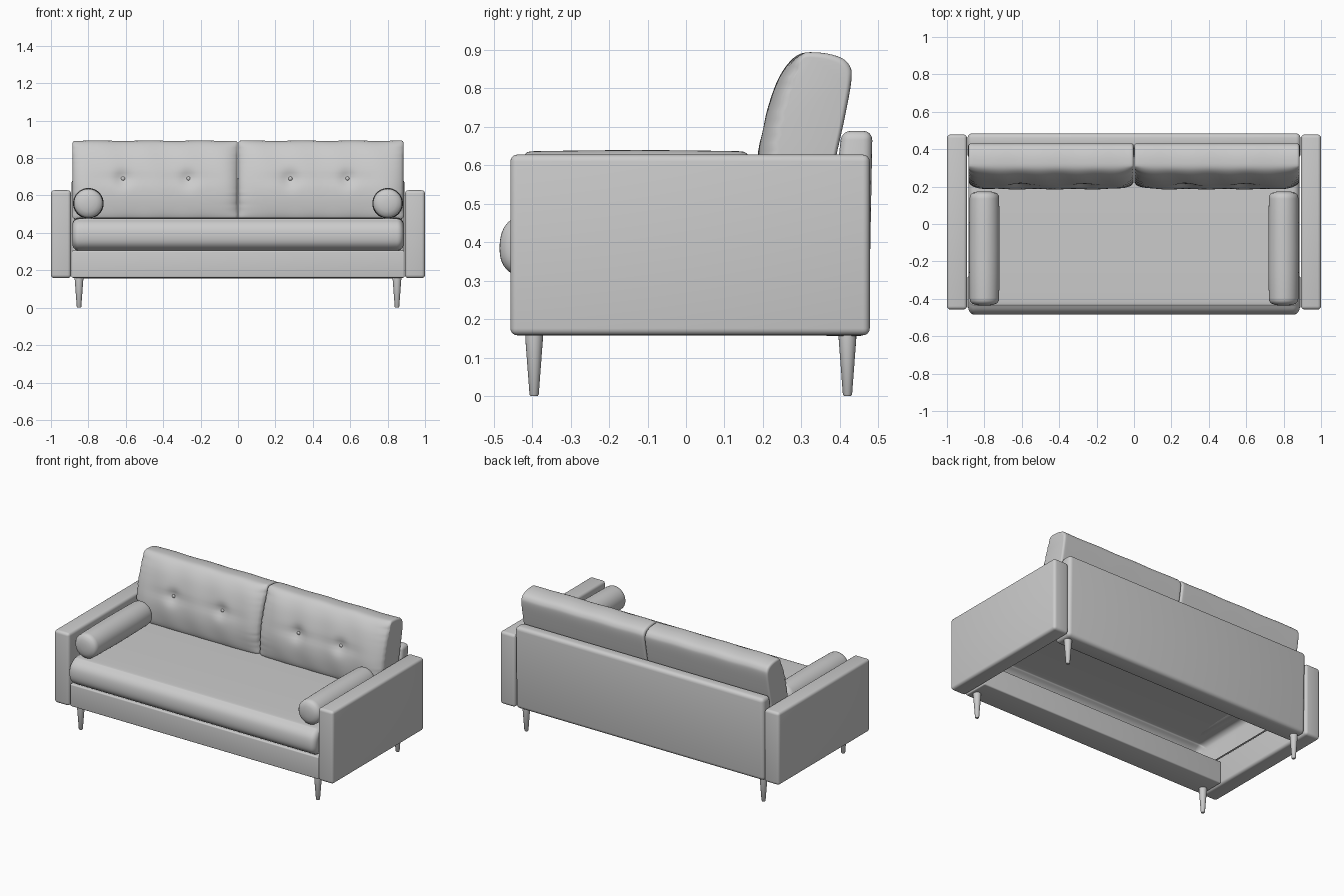
import bpy, bmesh, math
from mathutils import Vector

if "Cube" in bpy.data.objects:
    bpy.data.objects.remove(bpy.data.objects["Cube"])


def finish(bm, name, angle=40):
    me = bpy.data.meshes.new(name)
    bm.to_mesh(me)
    bm.free()
    me.shade_smooth()
    me.set_sharp_from_angle(angle=math.radians(angle))
    ob = bpy.data.objects.new(name, me)
    bpy.context.collection.objects.link(ob)
    return ob


def panel(name, profile, x0, x1, bevel):
    """Upholstered slab: a (y, z) profile extruded along x with soft edges."""
    bm = bmesh.new()
    a = [bm.verts.new((x0, y, z)) for y, z in profile]
    b = [bm.verts.new((x1, y, z)) for y, z in profile]
    bm.faces.new(a)
    bm.faces.new(b[::-1])
    for i in range(len(a)):
        j = (i + 1) % len(a)
        bm.faces.new((a[i], b[i], b[j], a[j]))
    bmesh.ops.recalc_face_normals(bm, faces=bm.faces)
    bmesh.ops.bevel(bm, geom=bm.edges[:], offset=bevel, segments=4,
                    profile=0.5, affect='EDGES')
    return finish(bm, name)


def rect(y0, y1, z0, z1):
    return [(y0, z0), (y1, z0), (y1, z1), (y0, z1)]


def smooth_loop(pts, n=5):
    """Closed Catmull-Rom curve through the points."""
    p = [Vector(q) for q in pts]
    out = []
    for i in range(len(p)):
        a, b, c, d = (p[(i + k - 1) % len(p)] for k in range(4))
        for s in range(n):
            t = s / n
            out.append(0.5 * (2 * b + (c - a) * t + (2 * a - 5 * b + 4 * c - d) * t * t
                              + (3 * b - a - 3 * c + d) * t ** 3))
    return out


def cushion(name, profile, x0, x1, radius, steps=50, shape=None, open_below=None):
    """Smooth (y, z) profile swept along x, with rounded ends."""
    loop = smooth_loop(profile)
    lo = Vector((min(p.x for p in loop), min(p.y for p in loop)))
    hi = Vector((max(p.x for p in loop), max(p.y for p in loop)))
    mid, half = (lo + hi) / 2, (hi - lo) / 2
    ends = [(radius * (1 - math.cos(a)), radius * (1 - math.sin(a)))
            for a in (math.pi / 2 * k / 6 for k in range(6))]
    rows = [(x0 + dx, inset) for dx, inset in ends]
    rows += [(x0 + radius + (x1 - x0 - 2 * radius) * k / steps, 0) for k in range(steps + 1)]
    rows += [(x1 - dx, inset) for dx, inset in reversed(ends)]
    bm = bmesh.new()
    rings = []
    for x, inset in rows:
        ring = []
        for p in loop:
            y = mid.x + (p.x - mid.x) * (half.x - inset) / half.x
            z = mid.y + (p.y - mid.y) * (half.y - inset) / half.y
            if shape:
                y, z = shape(x, y, z, min(x - x0, x1 - x))
            ring.append(bm.verts.new((x, y, z)))
        rings.append(ring)
    n = len(loop)
    for r, s in zip(rings, rings[1:]):
        for i in range(n):
            bm.faces.new((r[i], s[i], s[(i + 1) % n], r[(i + 1) % n]))
    bm.faces.new(rings[0])
    bm.faces.new(rings[-1])
    bmesh.ops.recalc_face_normals(bm, faces=bm.faces)
    if open_below:      # hollow underside with a narrow flange left around it
        cut = []
        for f in bm.faces:
            c = f.calc_center_median()
            if c.z < open_below and abs(c.x) < 0.84 and -0.39 < c.y < 0.31:
                cut.append(f)
        bmesh.ops.delete(bm, geom=cut, context='FACES')
    return finish(bm, name, 60)


def lathe(name, profile, segments, place):
    """Revolve (radius, height) points; place maps the local point to the model."""
    bm = bmesh.new()
    rings = [[bm.verts.new(place(r * math.cos(2 * math.pi * k / segments),
                                 r * math.sin(2 * math.pi * k / segments), h))
              for k in range(segments)] for r, h in profile]
    for r, s in zip(rings, rings[1:]):
        for i in range(segments):
            j = (i + 1) % segments
            bm.faces.new((r[i], r[j], s[j], s[i]))
    bm.faces.new(rings[0])
    bm.faces.new(rings[-1])
    bmesh.ops.recalc_face_normals(bm, faces=bm.faces)
    return finish(bm, name)


# Frame: arms, back panel, deep front rail
for side, s in (("left", -1), ("right", 1)):
    panel(side + "_arm", rect(-0.457, 0.478, 0.158, 0.628), s * 0.893, s * 1.0, 0.018)
panel("back_panel", [(0.345, 0.156), (0.475, 0.156), (0.485, 0.69), (0.405, 0.69)],
      -0.89, 0.89, 0.024)
panel("front_rail", rect(-0.45, -0.28, 0.160, 0.305), -0.89, 0.89, 0.008)

# Seat cushion
cushion("seat_cushion",
        [(-0.44, 0.312), (-0.475, 0.34), (-0.485, 0.385), (-0.475, 0.435), (-0.44, 0.468),
         (-0.38, 0.478), (0.0, 0.482), (0.30, 0.478), (0.355, 0.46), (0.365, 0.39),
         (0.355, 0.32), (0.30, 0.307), (0.0, 0.305), (-0.38, 0.305)],
        -0.885, 0.885, 0.035, open_below=0.315)

# Back cushions: tufted fronts that taper to the end seams, with light creases
TUFTS = [-0.615, -0.265, 0.28, 0.585]
TUFT_Z = 0.69


def tufted(x, y, z, edge):
    z += 0.0015 * math.sin(23 * x) * max(0, (z - 0.6) / 0.3)
    front = min(1, max(0, (0.27 + 0.2 * (z - 0.69) - y) / 0.05))
    for t in TUFTS:
        dx, dz = x - t, z - TUFT_Z
        y += front * 0.018 * math.exp(-(dx * dx + dz * dz) / 0.0018)
        y += front * 0.006 * math.exp(-dx * dx / 0.02 - dz * dz / 0.0008)
    pinch = math.exp(-edge / 0.035)
    y += front * pinch * (0.035 + 0.004 * math.sin(150 * z))
    y += front * 0.002 * math.sin(31 * x + 9 * z)
    return y, z


BACK = [(0.20, 0.485), (0.187, 0.56), (0.190, 0.64), (0.212, 0.74), (0.245, 0.83),
        (0.29, 0.885), (0.345, 0.892), (0.40, 0.88), (0.426, 0.857), (0.430, 0.82),
        (0.412, 0.72), (0.39, 0.62), (0.37, 0.51), (0.35, 0.48), (0.23, 0.475)]
for side, a, b in (("left", -0.885, -0.002), ("right", 0.002, 0.885)):
    cushion(side + "_back_cushion", BACK, a, b, 0.014, 70, tufted)

# Tuft buttons
for i, t in enumerate(TUFTS):
    lathe(f"tuft_button_{i + 1}", [(0.003, -0.006), (0.008, -0.004), (0.011, 0.0), (0.008, 0.006)],
          12, lambda u, v, h, t=t: (t + u, 0.220 + h, TUFT_Z + v))

# Bolster pillows
BOLSTER = [(0.02, -0.437), (0.045, -0.433), (0.066, -0.425), (0.077, -0.412), (0.079, -0.395),
           (0.081, -0.25), (0.082, -0.13), (0.081, 0.0), (0.079, 0.135), (0.077, 0.153),
           (0.066, 0.165), (0.045, 0.172), (0.02, 0.175)]
for side, s in (("left", -1), ("right", 1)):
    lathe(side + "_bolster", BOLSTER, 40,
          lambda u, v, h, s=s: (s * 0.80 + u, h, 0.558 + v))

# Tapered legs
LEG = [(0.009, 0.0), (0.012, 0.004), (0.023, 0.15), (0.023, 0.17)]
for row, y in (("front", -0.395), ("back", 0.42)):
    for side, s in (("left", -1), ("right", 1)):
        lathe(f"{row}_{side}_leg", LEG, 20,
              lambda u, v, h, s=s, y=y: (s * 0.85 + u, y + v, h))
